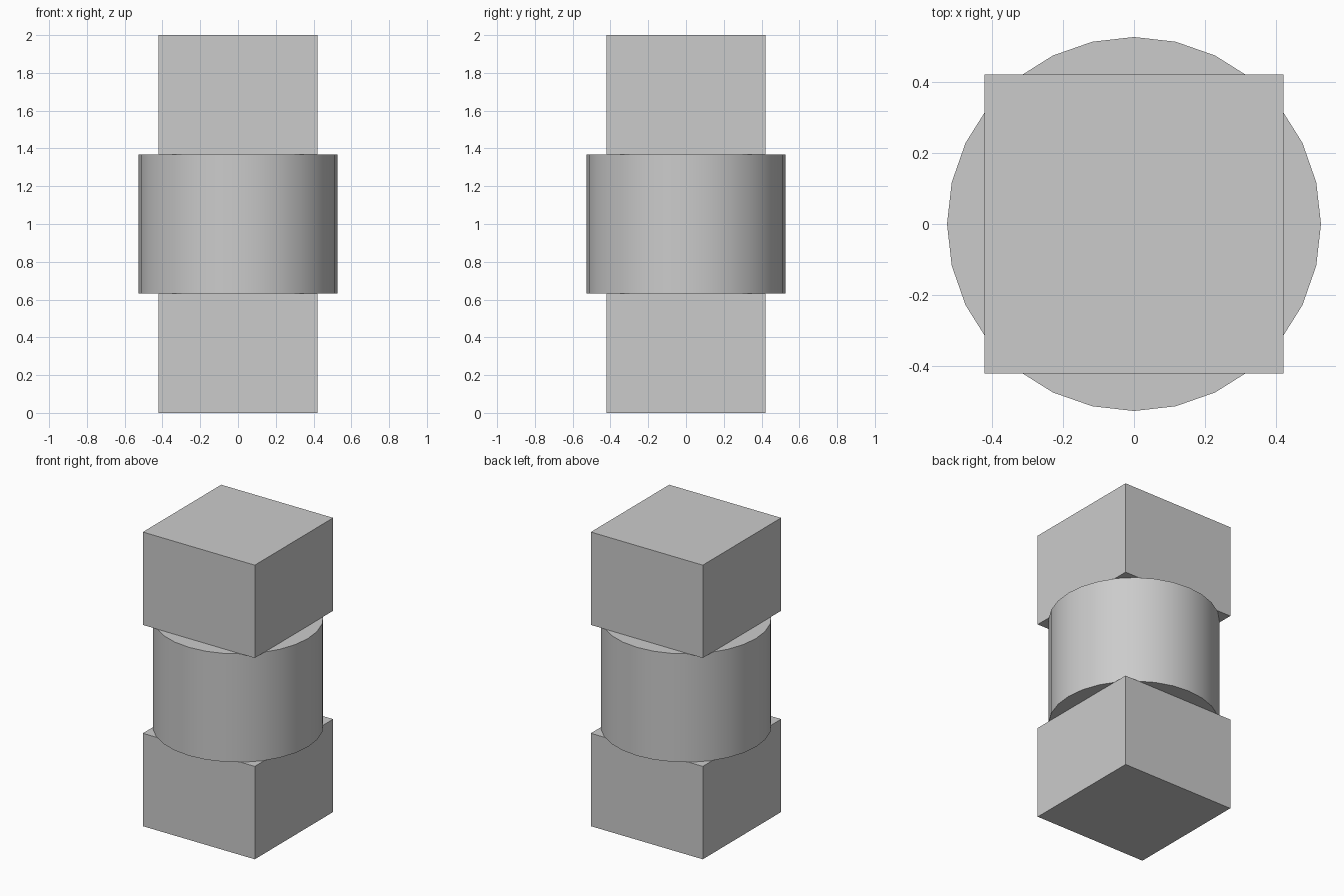
import bpy
import math

default_cube = bpy.data.objects.get("Cube")
if default_cube:
    bpy.data.objects.remove(default_cube, do_unlink=True)

# Proportions
UNIT = 2 / 1.9
BLOCK_WIDTH, BLOCK_HEIGHT = 0.8 * UNIT, 0.6 * UNIT
DRUM_RADIUS, DRUM_HEIGHT = 0.5 * UNIT, 0.7 * UNIT

# Single plain grey
grey = bpy.data.materials.new("plain_grey")
grey.use_nodes = True
colour = (0.6, 0.6, 0.6, 1)
grey.diffuse_color = colour
grey.node_tree.nodes["Principled BSDF"].inputs["Base Color"].default_value = colour


def finish(name):
    part = bpy.context.object
    part.name = part.data.name = name
    part.data.materials.append(grey)
    return part


def block(name, z):
    bpy.ops.mesh.primitive_cube_add(size=1, location=(0, 0, z))
    part = finish(name)
    part.scale = (BLOCK_WIDTH, BLOCK_WIDTH, BLOCK_HEIGHT)
    bpy.ops.object.transform_apply(location=False, rotation=False, scale=True)


# Square blocks at both ends
block("lower_block", BLOCK_HEIGHT / 2)
block("upper_block", 2 - BLOCK_HEIGHT / 2)

# Round drum held between the blocks
bpy.ops.mesh.primitive_cylinder_add(
    vertices=28, radius=DRUM_RADIUS, depth=DRUM_HEIGHT, location=(0, 0, 1))
finish("middle_drum")
bpy.ops.object.shade_smooth_by_angle(angle=math.radians(30))
